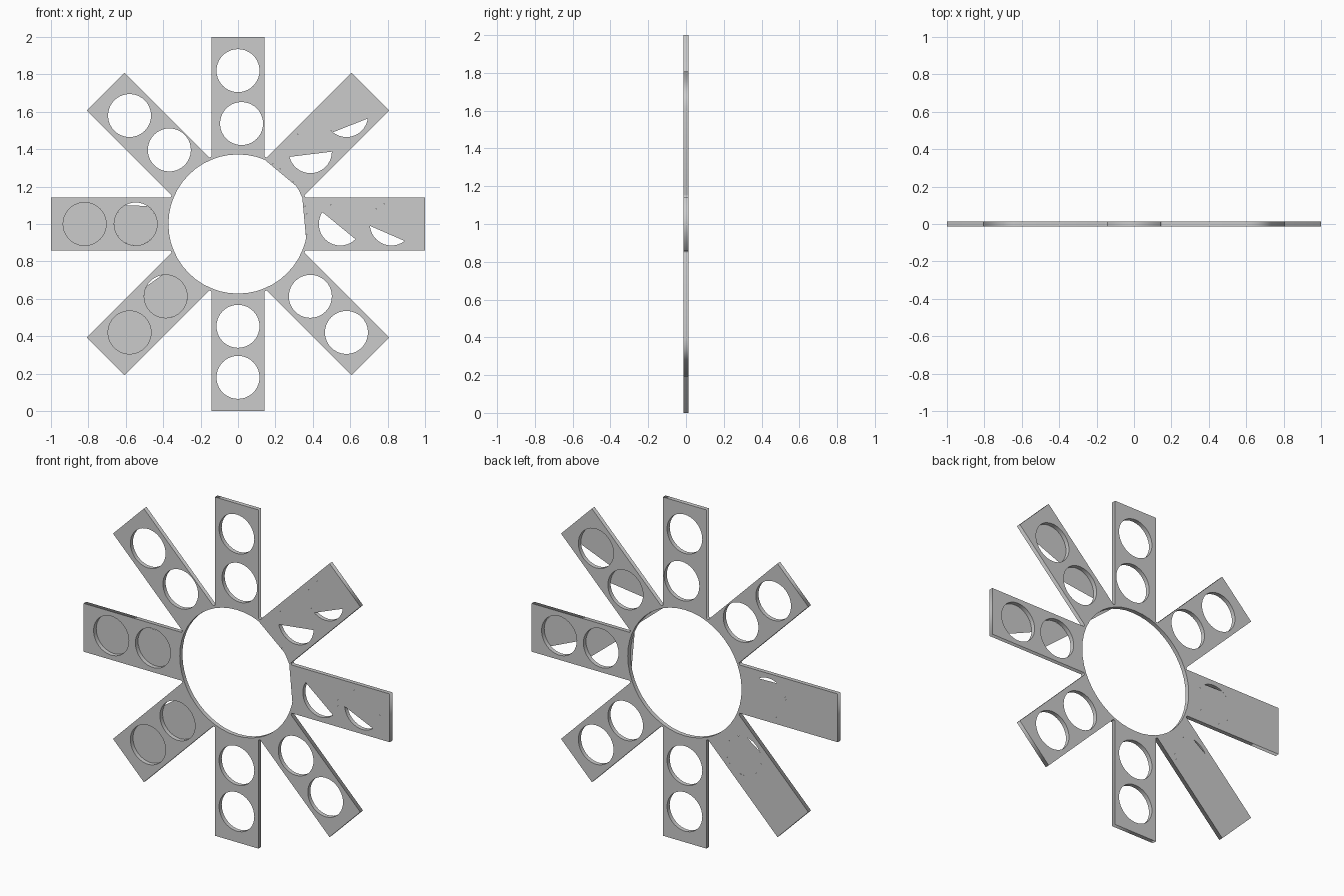
import bpy, bmesh
from math import sin, cos, asin, radians, pi, degrees

if "Cube" in bpy.data.objects:
    bpy.data.objects.remove(bpy.data.objects["Cube"])

T = 0.0125        # half thickness
W = 0.1425        # half arm width
R_IN, R_OUT = 0.372, 0.387
R_HOLE = 0.115


def arc(cx, cz, r, a0, a1, n):
    """Points along an arc, angles in degrees."""
    return [(cx + r * cos(radians(a0 + (a1 - a0) * i / n)),
             cz + r * sin(radians(a0 + (a1 - a0) * i / n))) for i in range(n + 1)]


def circle(cx, cz, r, n):
    return arc(cx, cz, r, 0, 360, n)[:-1]


# Outline of the hub with eight straight arms
outline = []
root = cos(asin(W / R_OUT)) * R_OUT
for k in range(8):
    a = k * pi / 4
    for u, v in ((root, -W), (1, -W), (1, W), (root, W)):
        outline.append((u * cos(a) - v * sin(a), u * sin(a) + v * cos(a)))

# Two round holes per arm (two of them sit slightly off the regular spot)
holes = {}
for k in range(8):
    for j, d in enumerate((0.547, 0.82)):
        holes[k, j] = (d * cos(k * pi / 4), d * sin(k * pi / 4))
holes[2, 0] = (0.019, 0.537)
holes[3, 0] = (-0.367, 0.396)

# Plate: filled, extruded 2D profile
cu = bpy.data.curves.new("arm_plate", 'CURVE')
cu.dimensions = '2D'
cu.fill_mode = 'BOTH'
cu.extrude = T
loops = [outline, circle(0, 0, R_IN, 48)] + [circle(x, z, R_HOLE, 40) for x, z in holes.values()]
for pts in loops:
    sp = cu.splines.new('POLY')
    sp.points.add(len(pts) - 1)
    for p, (x, z) in zip(sp.points, pts):
        p.co = (x, z, 0, 1)
    sp.use_cyclic_u = True
plate = bpy.data.objects.new("arm_plate", cu)
bpy.context.collection.objects.link(plate)
plate.rotation_euler = (pi / 2, 0, 0)
plate.location = (0, 0, 1)
bpy.context.view_layer.objects.active = plate
plate.select_set(True)
bpy.ops.object.convert(target='MESH')


def covers(name, y, polys):
    """Thin skins closing parts of openings, flush with one face of the plate."""
    bm = bmesh.new()
    for pts in polys:
        if y > 0:
            pts = pts[::-1]
        bm.faces.new([bm.verts.new((x, y, z + 1)) for x, z in pts])
    me = bpy.data.meshes.new(name)
    bm.to_mesh(me)
    bm.free()
    bpy.context.collection.objects.link(bpy.data.objects.new(name, me))


def segment(key, a0, a1):
    return arc(*holes[key], R_HOLE, a0, a1, 30)


# Front skins: partly closed holes on the right arms, flattened hub edge
covers("front_covers", -T, [
    segment((0, 0), -45, 146.5),
    segment((0, 1), -52, 185),
    segment((1, 0), 0, 194),
    segment((1, 1), -8, 231),
    arc(0, 0, R_IN, 33, 67.5, 6),
    arc(0, 0, R_IN, -12, 22.5, 6),
])

# Back skins: closed holes on the left arms, with small slivers left open
covers("back_covers", T, [
    circle(*holes[4, 1], R_HOLE, 40),
    segment((4, 0), 120, 417),
    circle(*holes[5, 1], R_HOLE, 40),
    segment((5, 0), 151, 460),
])
